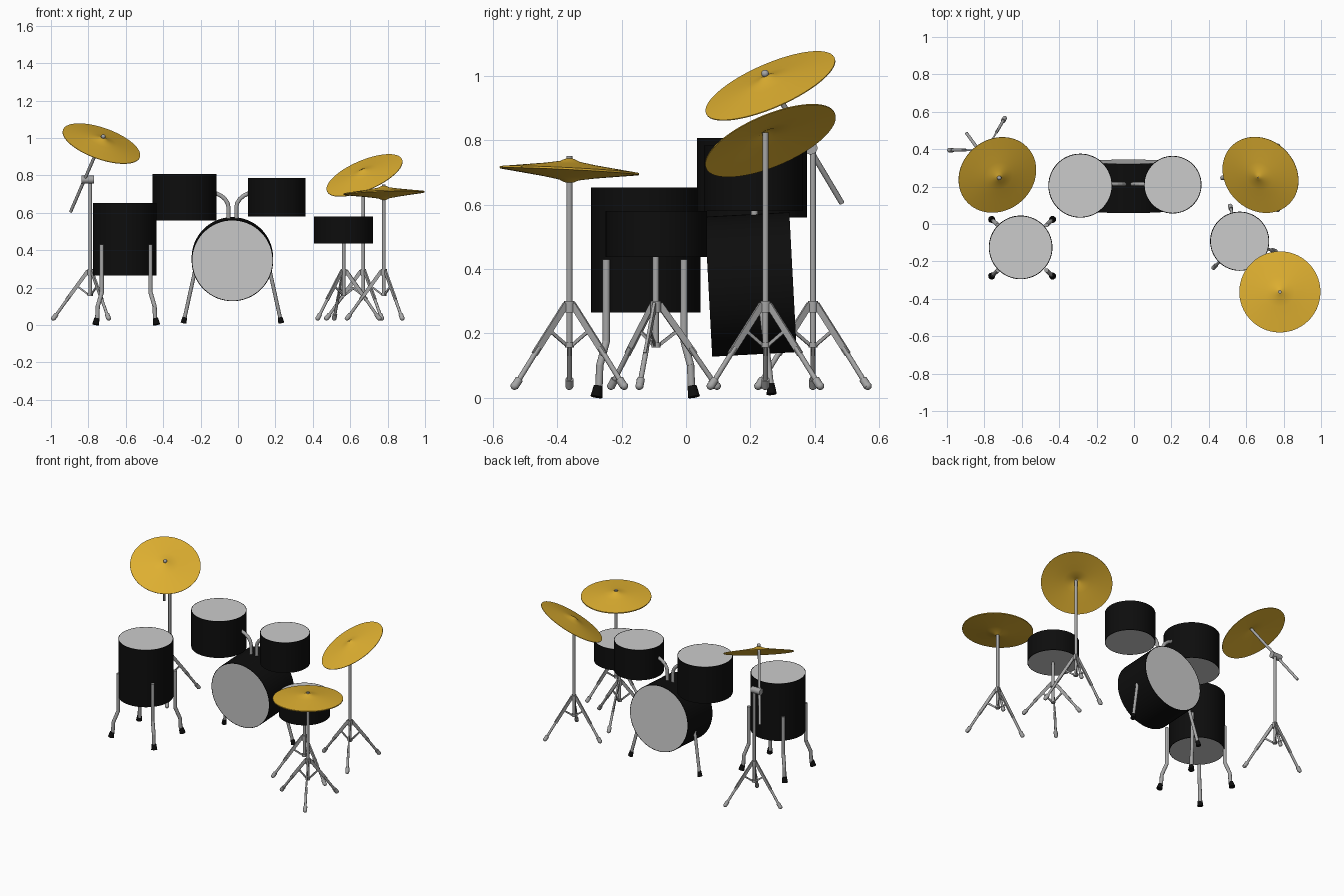
import bpy, bmesh, math
from mathutils import Vector, Matrix

if "Cube" in bpy.data.objects:
    bpy.data.objects.remove(bpy.data.objects["Cube"])


def material(name, rgb):
    m = bpy.data.materials.new(name)
    m.diffuse_color = (*rgb, 1)
    m.use_nodes = True
    m.node_tree.nodes["Principled BSDF"].inputs["Base Color"].default_value = m.diffuse_color
    return m


BLACK = material("black_shell", (0.004, 0.004, 0.004))
HEAD = material("pale_grey_head", (0.6, 0.6, 0.6))
METAL = material("grey_metal", (0.38, 0.38, 0.38))
GOLD = material("gold_cymbal", (0.73, 0.43, 0.03))


def finish(name, bm, *mats):
    bmesh.ops.recalc_face_normals(bm, faces=bm.faces)
    me = bpy.data.meshes.new(name)
    bm.to_mesh(me)
    bm.free()
    ob = bpy.data.objects.new(name, me)
    bpy.context.collection.objects.link(ob)
    for m in mats:
        me.materials.append(m)
    bpy.ops.object.select_all(action='DESELECT')
    ob.select_set(True)
    bpy.context.view_layer.objects.active = ob
    bpy.ops.object.shade_smooth_by_angle(angle=math.radians(35))
    return ob


def rod(bm, p0, p1, r0, r1=None, seg=14):
    p0, p1 = Vector(p0), Vector(p1)
    d = p1 - p0
    mat = Matrix.Translation((p0 + p1) / 2) @ d.to_track_quat('Z', 'Y').to_matrix().to_4x4()
    bmesh.ops.create_cone(bm, cap_ends=True, segments=seg, radius1=r0,
                          radius2=r0 if r1 is None else r1, depth=d.length, matrix=mat)


def ball(bm, p, r):
    bmesh.ops.create_uvsphere(bm, u_segments=12, v_segments=8, radius=r,
                              matrix=Matrix.Translation(p))


def bar(bm, p0, p1, thick, wide):
    # flat strip standing in the vertical plane through p0 and p1
    p0, p1 = Vector(p0), Vector(p1)
    z = (p1 - p0).normalized()
    x = z.cross(Vector((0, 0, 1))).normalized()
    y = z.cross(x)
    rot = Matrix((x, y, z)).transposed().to_4x4()
    bmesh.ops.create_cube(bm, size=1, matrix=Matrix.Translation((p0 + p1) / 2) @ rot
                          @ Matrix.Diagonal((thick, wide, (p1 - p0).length, 1)))


def pipe(name, pts, r):
    bm = bmesh.new()
    for a, b in zip(pts, pts[1:]):
        rod(bm, a, b, r)
    for p in pts[1:-1]:
        ball(bm, p, r)
    return finish(name, bm, METAL)


def drum(name, p0, p1, r):
    # shell with thin black rims and pale heads on both ends
    bm = bmesh.new()
    rod(bm, p0, p1, r, seg=64)
    caps = [f for f in bm.faces if len(f.verts) > 4]
    bmesh.ops.inset_individual(bm, faces=caps, thickness=0.004)
    for f in bm.faces:
        f.material_index = 1 if len(f.verts) > 4 else 0
    return finish(name, bm, BLACK, HEAD)


def cymbal(name, centre, normal, r, flip=1):
    # thin shallow cone with a small raised bell
    prof = [(0.004, 0.036), (0.018, 0.032), (0.03, 0.026), (0.08, 0.0175),
            (0.15, 0.0085), (r, 0)]
    bm = bmesh.new()
    n = 64
    rings = []
    for rr, z in prof + [(a, b - 0.003) for a, b in reversed(prof)]:
        rings.append([bm.verts.new((rr * math.cos(2 * math.pi * i / n),
                                    rr * math.sin(2 * math.pi * i / n), z * flip))
                      for i in range(n)])
    for a, b in zip(rings, rings[1:] + rings[:1]):
        for i in range(n):
            bm.faces.new((a[i], a[(i + 1) % n], b[(i + 1) % n], b[i]))
    q = Vector(normal).to_track_quat('Z', 'Y').to_matrix().to_4x4()
    bm.transform(Matrix.Translation(centre) @ q)
    return finish(name, bm, GOLD)


def stand(name, x, y, top, angles):
    # post with three folding legs and braces
    bm = bmesh.new()
    rod(bm, (x, y, 0.155), (x, y, top), 0.0095)
    rod(bm, (x, y, 0.265), (x, y, 0.3), 0.016)
    rod(bm, (x, y, 0.155), (x, y, 0.172), 0.014)
    for a in angles:
        c, s = math.cos(math.radians(a)), math.sin(math.radians(a))

        def at(r, z):
            return Vector((x + c * r, y + s * r, z))
        bar(bm, at(0.012, 0.29), at(0.125, 0.135), 0.009, 0.02)
        rod(bm, at(0.11, 0.155), at(0.19, 0.043), 0.008)
        rod(bm, at(0.18, 0.057), at(0.197, 0.034), 0.0125)
        ball(bm, at(0.197, 0.036), 0.0125)
        bar(bm, at(0.01, 0.163), at(0.07, 0.208), 0.006, 0.01)
    return finish(name, bm, METAL)


# Drums
drum("bass_drum", (-0.03, 0.07, 0.345), (-0.03, 0.333, 0.359), 0.218)
drum("left_tom", (-0.287, 0.205, 0.56), (-0.287, 0.205, 0.808), 0.171)
drum("right_tom", (0.207, 0.21, 0.58), (0.207, 0.21, 0.785), 0.154)
drum("floor_tom", (-0.606, -0.125, 0.265), (-0.606, -0.125, 0.653), 0.17)
drum("snare_drum", (0.565, -0.092, 0.437), (0.565, -0.092, 0.58), 0.158)

# Tom mounts bending outward from the bass drum
for side, s in (("left", -1), ("right", 1)):
    pts = [(-0.03 + s * o, 0.213, z) for o, z in
           ((0.021, 0.54), (0.021, 0.63), (0.026, 0.652), (0.04, 0.674),
            (0.062, 0.692), (0.1, 0.71))]
    pipe(side + "_tom_mount", pts, 0.011)

# Bass drum spurs with rubber feet
for side, s in (("left", -1), ("right", 1)):
    a = Vector((-0.03 + s * 0.2, 0.235, 0.29))
    b = Vector((-0.03 + s * 0.256, 0.264, 0.035))
    pipe(side + "_bass_spur", [a, b], 0.01)
    bm = bmesh.new()
    d = (b - a).normalized()
    rod(bm, b - d * 0.008, b + d * 0.025, 0.012, 0.016)
    finish(side + "_bass_spur_foot", bm, BLACK)

# Floor tom legs with rubber feet
for sx in (-1, 1):
    for sy in (-1, 1):
        tag = ("left" if sx < 0 else "right") + ("_front" if sy < 0 else "_back")

        def at(o, z):
            return Vector((-0.598 + sx * o, -0.127 + sy * o * 0.93, z))
        pipe(tag + "_floor_tom_leg", [at(0.13, 0.43), at(0.13, 0.175), at(0.152, 0.1),
                                      at(0.155, 0.025)], 0.0115)
        bm = bmesh.new()
        rod(bm, at(0.163, 0.002), at(0.157, 0.036), 0.019, 0.014)
        finish(tag + "_floor_tom_foot", bm, BLACK)

# Stands
stand("snare_stand", 0.565, -0.094, 0.44, (105, 225, 345))
stand("hi_hat_stand", 0.78, -0.363, 0.752, (60, 180, 300))
stand("right_cymbal_stand", 0.67, 0.247, 0.825, (60, 180, 300))
stand("left_cymbal_stand", -0.79, 0.395, 0.775, (60, 180, 300))

# Boom arm, clamp and wing bolt of the left cymbal
bm = bmesh.new()
rod(bm, (-0.895, 0.485, 0.605), (-0.722, 0.247, 1.005), 0.0085)
rod(bm, (-0.838, 0.388, 0.777), (-0.77, 0.388, 0.777), 0.021)
ball(bm, (-0.72, 0.246, 1.008), 0.012)
finish("boom_arm", bm, METAL)

# Cymbals
cymbal("left_cymbal", (-0.73, 0.262, 0.971), (0.31, -0.38, 0.87), 0.218)
cymbal("right_cymbal", (0.676, 0.262, 0.801), (-0.365, -0.365, 0.856), 0.218)
tilt = (-0.03, 0.05, 1)
cymbal("hi_hat_top", (0.78, -0.363, 0.709), tilt, 0.217)
cymbal("hi_hat_bottom", (0.78, -0.363, 0.703), tilt, 0.217, -1)
